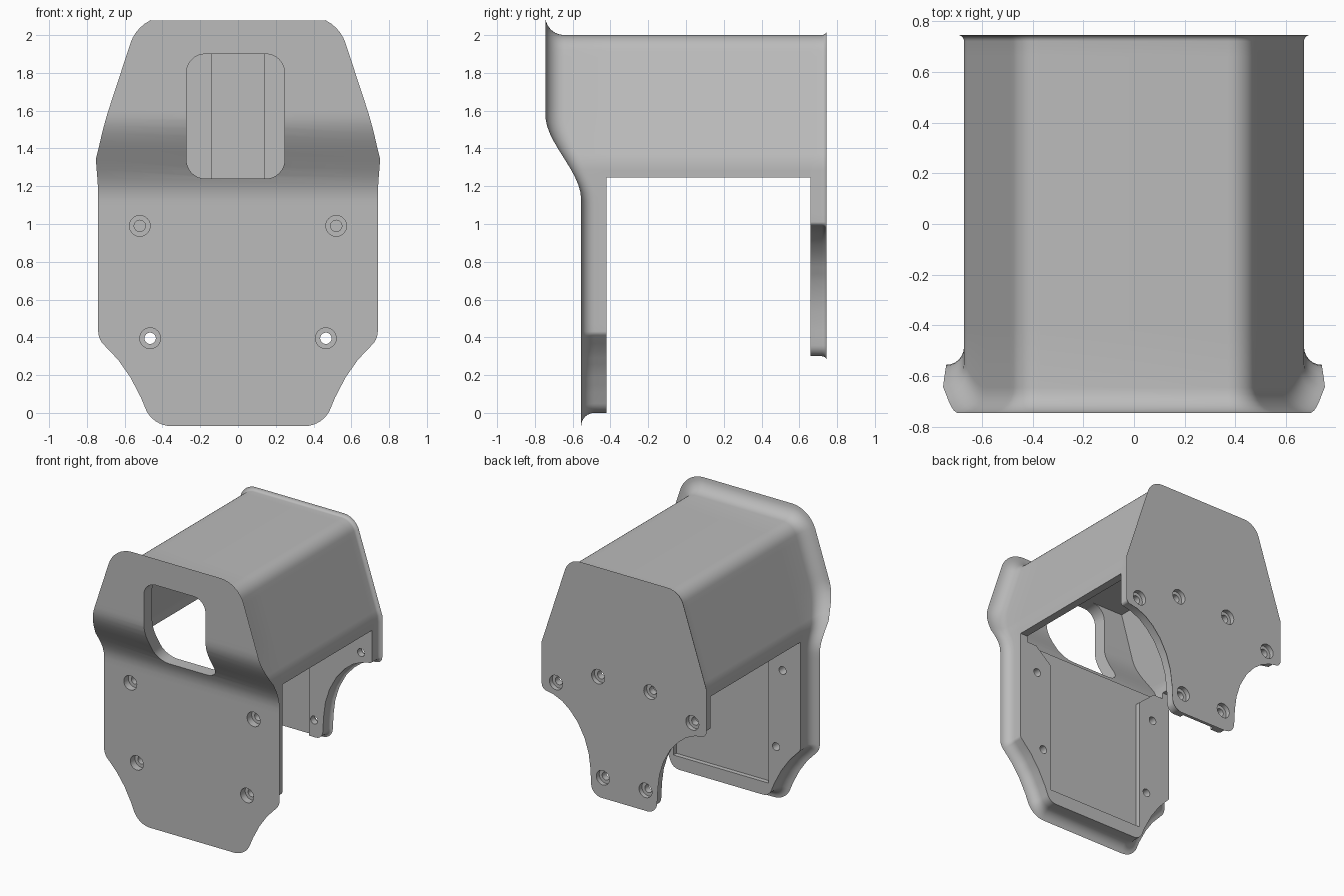
import bpy, bmesh
from math import sin, cos, pi
from mathutils import Vector

old = bpy.data.objects.get("Cube")
if old:
    bpy.data.objects.remove(old, do_unlink=True)

grey = bpy.data.materials.new("plain grey")
grey.use_nodes = True
GREY = (0.5, 0.5, 0.5, 1)
grey.diffuse_color = GREY
grey.node_tree.nodes["Principled BSDF"].inputs["Base Color"].default_value = GREY


def rounded(points, step=0.04):
    """Right half of an outline, top to bottom; each point is (x, z, corner radius)."""
    pts = [Vector(p[:2]) for p in points]
    ends = [Vector((0, pts[0].y))] + pts + [Vector((0, pts[-1].y))]
    out = []
    for i, p in enumerate(pts):
        r = points[i][2]
        if not r:
            out.append(p)
            continue
        a, b = (ends[i] - p).normalized(), (ends[i + 2] - p).normalized()
        half = a.angle(b) / 2
        reach = r / (sin(half) / cos(half))
        centre = p + (a + b).normalized() * r / sin(half)
        u, v = p + a * reach - centre, p + b * reach - centre
        sweep = u.angle(v)
        for k in range(9):
            t = k / 8
            out.append(centre + (u * sin((1 - t) * sweep) + v * sin(t * sweep)) / sin(sweep))
    dense = [out[0]]
    for p in out[1:]:
        q = dense[-1].copy()
        n = max(1, int((p - q).length / step))
        dense += [q.lerp(p, k / n) for k in range(1, n + 1)]
    return dense


def inset(half, dist):
    """Move the half outline inwards by dist(z), keeping wall directions."""
    mirror = lambda p: Vector((-p.x, p.y))
    ring = [mirror(half[0])] + half + [mirror(half[-1])]
    res = []
    for i, p in enumerate(half):
        d1, d2 = (p - ring[i]).normalized(), (ring[i + 2] - p).normalized()
        n1, n2 = Vector((-d1.y, d1.x)), Vector((-d2.y, d2.x))
        n = -(n1 + n2).normalized()
        res.append(p - n * dist(p.y) / max(0.5, n.dot(-n1)))
    return res


def solid(name, half, layers):
    """Loft mirrored outline rings; a layer is (inset by z, depth y by z)."""
    bm = bmesh.new()
    rings = []
    for dist, depth in layers:
        pts = inset(half, dist)
        right = [bm.verts.new((p.x, depth(p.y), p.y)) for p in pts]
        left = [bm.verts.new((-p.x, depth(p.y), p.y)) for p in pts]
        rings.append((right, left))
    for (r0, l0), (r1, l1) in zip(rings, rings[1:]):
        a, b = r0 + l0[::-1], r1 + l1[::-1]
        for i in range(len(a)):
            j = (i + 1) % len(a)
            bm.faces.new((a[i], a[j], b[j], b[i]))
    for r, l in (rings[0], rings[-1]):
        for i in range(len(r) - 1):
            bm.faces.new((r[i], r[i + 1], l[i + 1], l[i]))
    bmesh.ops.recalc_face_normals(bm, faces=bm.faces)
    mesh = bpy.data.meshes.new(name)
    bm.to_mesh(mesh)
    bm.free()
    mesh.materials.append(grey)
    ob = bpy.data.objects.new(name, mesh)
    bpy.context.collection.objects.link(ob)
    return ob


def flat(v):
    return lambda z: v


def prism(name, half, y0, y1):
    return solid(name, half, [(flat(0), flat(y0)), (flat(0), flat(y1))])


def rod(x, z, radius, y0, y1):
    bpy.ops.mesh.primitive_cylinder_add(vertices=24, radius=radius, depth=y1 - y0,
                                        location=(x, (y0 + y1) / 2, z), rotation=(pi / 2, 0, 0))
    return bpy.context.object


def screw_holes(spots, bore, through):
    return [rod(s * x, z, r, *span) for x, z in spots for s in (-1, 1)
            for r, span in ((0.055, bore), (0.03, through))]


def carve(ob, cutters):
    for c in cutters:
        c.hide_render = True
        mod = ob.modifiers.new("cut", 'BOOLEAN')
        mod.operation, mod.solver, mod.object = 'DIFFERENCE', 'EXACT', c
    bpy.ops.object.select_all(action='DESELECT')
    bpy.context.view_layer.objects.active = ob
    ob.select_set(True)
    for m in list(ob.modifiers):
        bpy.ops.object.modifier_apply(modifier=m.name)
    bpy.ops.object.shade_smooth_by_angle(angle=pi / 6)


def blend(z):
    t = min(1, max(0, (z - 1.13) / 0.45))
    return t * t * (3 - 2 * t)


def front_y(z):
    return -0.555 - 0.19 * blend(z)


def edge_r(z):
    return 0.07 + 0.03 * blend(z)


# Outlines
top = [(0.45, 2, 0.11), (0.67, 1.33, 0)]
front_half = rounded(top + [(0.67, 0.42, 0.03), (0.58, 0.325, 0), (0.51, 0.225, 0),
                            (0.45, 0.11, 0), (0.405, 0, 0.08)])
hood_half = rounded(top + [(0.67, 1.245, 0)])
back_half = rounded(top + [(0.67, 0.995, 0.02), (0.59, 0.98, 0), (0.51, 0.945, 0), (0.44, 0.89, 0),
                           (0.37, 0.81, 0), (0.31, 0.7, 0), (0.275, 0.59, 0), (0.26, 0.48, 0),
                           (0.25, 0.3, 0.06)])

# Main parts
arc = [k / 6 * pi / 2 for k in range(7)]
front_cover = solid("front_cover", front_half, [(flat(0), flat(-0.42))] + [
    (lambda z, a=a: edge_r(z) * (1 - cos(a)),
     lambda z, a=a: front_y(z) + edge_r(z) * (1 - sin(a))) for a in arc])
hood = prism("hood", hood_half, -0.42, 0.66)
back_plate = solid("back_plate", back_half, [(flat(0), flat(0.66))] + [
    (flat(0.025 * (1 - cos(a))), flat(0.72 + 0.025 * sin(a))) for a in arc])

# Hollow, window, recesses and screw holes
cavity_half = rounded([(0.43, 1.9, 0), (0.61, 1.3, 0), (0.61, 1.2, 0)])
cavity = solid("cavity_cutter", cavity_half,
               [(flat(0), flat(0.8)), (flat(0), lambda z: front_y(z) + 0.1)])
window = prism("window_cutter", rounded([(0.26, 1.9, 0.1), (0.26, 1.24, 0.1)]), -1, -0.4)
window.location.x = -0.013
recess = prism("recess_cutter", rounded([(0.6, 1.26, 0), (0.4, 1.09, 0), (0.4, 0.1, 0)]), -0.455, -0.3)
channel = prism("channel_cutter", rounded([(0.137, 1.9, 0), (0.137, 0.2, 0)]), 0.6, 0.69)
front_holes = screw_holes([(0.52, 0.99), (0.465, 0.395)], (-0.7, -0.5), (-0.7, -0.3))
back_holes = screw_holes([(0.575, 1.05), (0.22, 1.19), (0.18, 0.43)], (0.71, 0.9), (0.5, 0.9))

carve(front_cover, [cavity, window, recess] + front_holes)
carve(hood, [cavity])
carve(back_plate, [channel] + back_holes)
for c in [cavity, window, recess, channel] + front_holes + back_holes:
    bpy.data.objects.remove(c, do_unlink=True)
